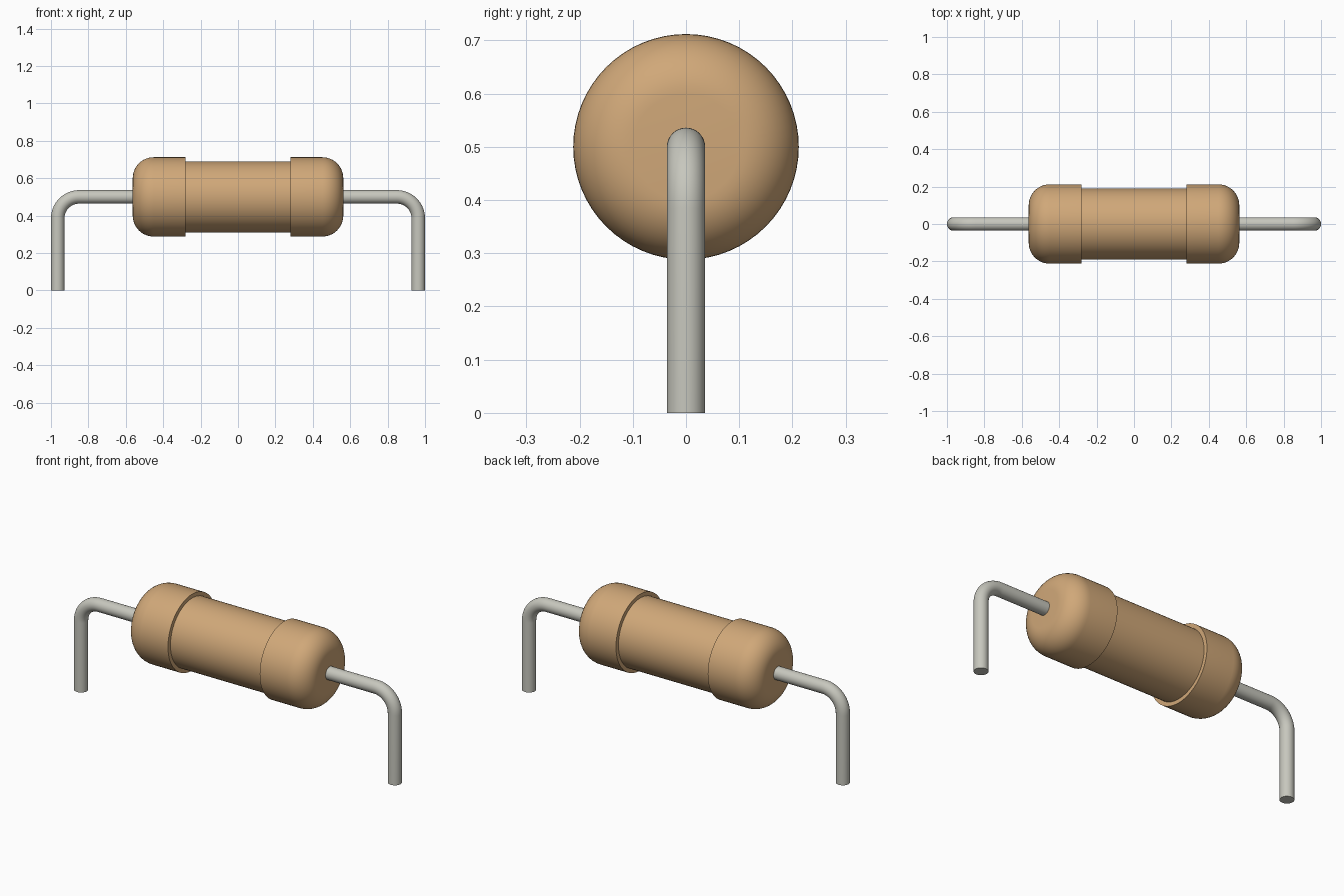
import bpy, bmesh
from math import sin, cos, pi, radians
from mathutils import Matrix, Vector

cube = bpy.data.objects.get("Cube")
if cube:
    bpy.data.objects.remove(cube, do_unlink=True)

AXIS_Z = 0.5
BODY_END, CAP_INNER = 0.563, 0.282
CAP_R, CORE_R, FILLET = 0.212, 0.19, 0.112
WIRE_R, WIRE_X, BEND = 0.036, 0.964, 0.115


def material(name, color):
    mat = bpy.data.materials.new(name)
    mat.use_nodes = True
    mat.diffuse_color = color
    bsdf = mat.node_tree.nodes["Principled BSDF"]
    bsdf.inputs["Base Color"].default_value = color
    bsdf.inputs["Roughness"].default_value = 0.6
    return mat


tan = material("tan_coating", (0.63, 0.39, 0.19, 1))
metal = material("tinned_metal", (0.57, 0.57, 0.51, 1))


def finish(obj, mat):
    obj.data.materials.clear()
    obj.data.materials.append(mat)
    bpy.ops.object.select_all(action="DESELECT")
    obj.select_set(True)
    bpy.context.view_layer.objects.active = obj
    bpy.ops.object.shade_smooth_by_angle(angle=radians(30))


def lathe(name, profile, mat, steps=64):
    """Revolve (x, radius) points around the horizontal body axis."""
    bm = bmesh.new()
    verts = [bm.verts.new((x, 0, r)) for x, r in profile]
    edges = [bm.edges.new(pair) for pair in zip(verts, verts[1:])]
    bmesh.ops.spin(bm, geom=verts + edges, cent=(0, 0, 0), axis=(1, 0, 0),
                   angle=2 * pi, steps=steps, use_merge=True)
    bmesh.ops.remove_doubles(bm, verts=bm.verts, dist=1e-5)
    bmesh.ops.recalc_face_normals(bm, faces=bm.faces)
    bmesh.ops.translate(bm, verts=bm.verts, vec=(0, 0, AXIS_Z))
    mesh = bpy.data.meshes.new(name)
    bm.to_mesh(mesh)
    bm.free()
    obj = bpy.data.objects.new(name, mesh)
    bpy.context.collection.objects.link(obj)
    finish(obj, mat)


def lead_wire(name, side):
    """Bent wire: a straight run, a quarter bend and a straight leg."""
    bm = bmesh.new()
    ring = bmesh.ops.create_circle(
        bm, cap_ends=True, segments=32, radius=WIRE_R,
        matrix=Matrix.Translation((BODY_END - 0.01, 0, AXIS_Z)) @ Matrix.Rotation(pi / 2, 4, "Y"))
    start = ring["verts"]
    edges = list({e for v in start for e in v.link_edges})

    def extrude(edges, vec):
        out = bmesh.ops.extrude_edge_only(bm, edges=edges)["geom"]
        verts = [g for g in out if isinstance(g, bmesh.types.BMVert)]
        bmesh.ops.translate(bm, verts=verts, vec=vec)
        return verts, [g for g in out if isinstance(g, bmesh.types.BMEdge)]

    bend_x = WIRE_X - BEND
    verts, edges = extrude(edges, Vector((bend_x - BODY_END + 0.01, 0, 0)))
    bend = bmesh.ops.spin(bm, geom=verts + edges, cent=(bend_x, 0, AXIS_Z - BEND),
                          axis=(0, 1, 0), angle=pi / 2, steps=16)["geom_last"]
    edges = [g for g in bend if isinstance(g, bmesh.types.BMEdge)]
    verts, edges = extrude(edges, Vector((0, 0, BEND - AXIS_Z)))
    bmesh.ops.holes_fill(bm, edges=edges)
    if side < 0:
        bmesh.ops.scale(bm, verts=bm.verts, vec=(-1, 1, 1))
    bmesh.ops.recalc_face_normals(bm, faces=bm.faces)
    mesh = bpy.data.meshes.new(name)
    bm.to_mesh(mesh)
    bm.free()
    obj = bpy.data.objects.new(name, mesh)
    bpy.context.collection.objects.link(obj)
    finish(obj, metal)


# Central barrel
lathe("body_core", [(-CAP_INNER, CORE_R), (CAP_INNER, CORE_R)], tan)

# Rounded end caps and bent leads
cap = [(CAP_INNER, CORE_R), (CAP_INNER, CAP_R)]
for i in range(13):
    a = i / 12 * pi / 2
    cap.append((BODY_END - FILLET + FILLET * sin(a), CAP_R - FILLET + FILLET * cos(a)))
cap.append((BODY_END, 0))
for label, side in (("left", 1), ("right", -1)):
    lathe(label + "_end_cap", [(side * x, r) for x, r in cap], tan)
    lead_wire(label + "_lead_wire", side)
